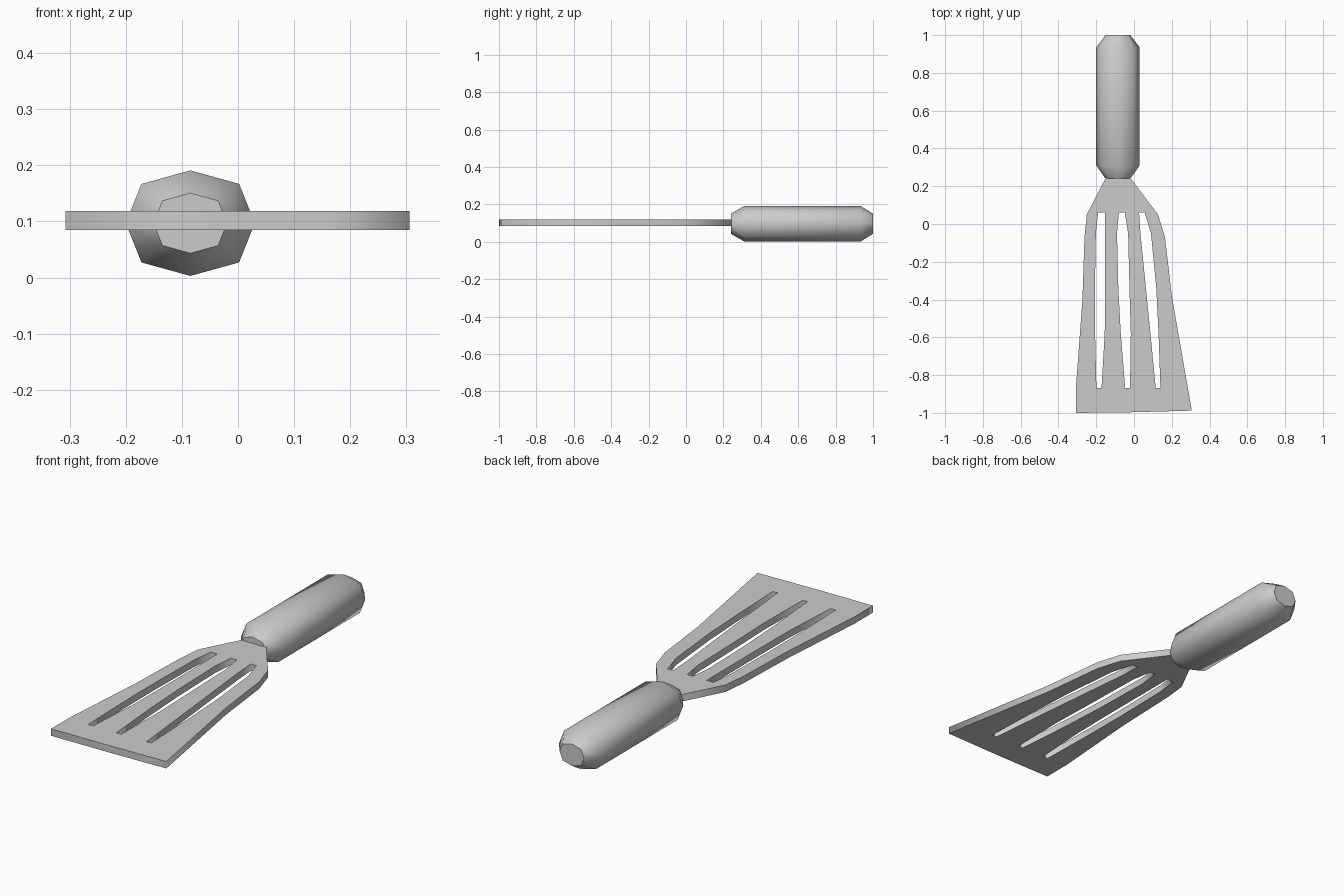
import bpy, bmesh, math

if "Cube" in bpy.data.objects:
    bpy.data.objects.remove(bpy.data.objects["Cube"])

# Slotted blade: flat outline with three holes, extruded
outline = [(-0.15, 0.243), (-0.25, 0.05), (-0.262, -0.07), (-0.273, -0.4),
           (-0.307, -0.86), (-0.307, -1.0), (-0.03, -0.997), (0.16, -0.992), (0.306, -0.988),
           (0.2, -0.38), (0.164, -0.07), (0.127, 0.05), (-0.018, 0.243)]
# Each slot: rows of (y, left x, right x)
slots = [
    [(0.06, -0.19, -0.153), (-0.05, -0.202, -0.153), (-0.34, -0.207, -0.153),
     (-0.58, -0.206, -0.155), (-0.868, -0.199, -0.172)],
    [(0.06, -0.08, -0.048), (-0.05, -0.09, -0.031), (-0.34, -0.083, -0.024),
     (-0.58, -0.07, -0.017), (-0.868, -0.047, -0.021)],
    [(0.06, 0.027, 0.057), (-0.05, 0.034, 0.09), (-0.34, 0.063, 0.118),
     (-0.58, 0.087, 0.13), (-0.868, 0.115, 0.14)],
]


def add_loop(curve, pts):
    sp = curve.splines.new('POLY')
    sp.points.add(len(pts) - 1)
    for p, (x, y) in zip(sp.points, pts):
        p.co = (x, y, 0, 1)
    sp.use_cyclic_u = True


curve = bpy.data.curves.new("blade", 'CURVE')
curve.dimensions = '2D'
curve.fill_mode = 'BOTH'
curve.extrude = 0.017
add_loop(curve, outline)
for rows in slots:
    add_loop(curve, [(l, y) for y, l, r in rows] + [(r, y) for y, l, r in reversed(rows)])
blade = bpy.data.objects.new("blade", curve)
blade.location.z = 0.102
bpy.context.collection.objects.link(blade)
bpy.context.view_layer.objects.active = blade
blade.select_set(True)
bpy.ops.object.convert(target='MESH')
blade.select_set(False)

# Handle: eight-sided grip with tapered ends, lofted along y
section = [(0, 0.094), (0.087, 0.07), (0.115, 0), (0.087, -0.07),
           (0, -0.094), (-0.087, -0.07), (-0.115, 0), (-0.087, 0.07)]
bm = bmesh.new()
rings = []
for y, s in [(0.24, 0.57), (0.31, 1), (0.935, 1), (1.0, 0.57)]:
    rings.append([bm.verts.new((-0.085 + x * s, y, 0.097 + z * s)) for x, z in section])
for a, b in zip(rings, rings[1:]):
    for i in range(8):
        j = (i + 1) % 8
        bm.faces.new((a[i], a[j], b[j], b[i]))
bm.faces.new(rings[0])
bm.faces.new(rings[-1])
bmesh.ops.recalc_face_normals(bm, faces=bm.faces)
mesh = bpy.data.meshes.new("handle")
bm.to_mesh(mesh)
bm.free()
handle = bpy.data.objects.new("handle", mesh)
bpy.context.collection.objects.link(handle)
bpy.context.view_layer.objects.active = handle
handle.select_set(True)
bpy.ops.object.shade_smooth_by_angle(angle=math.radians(49))
